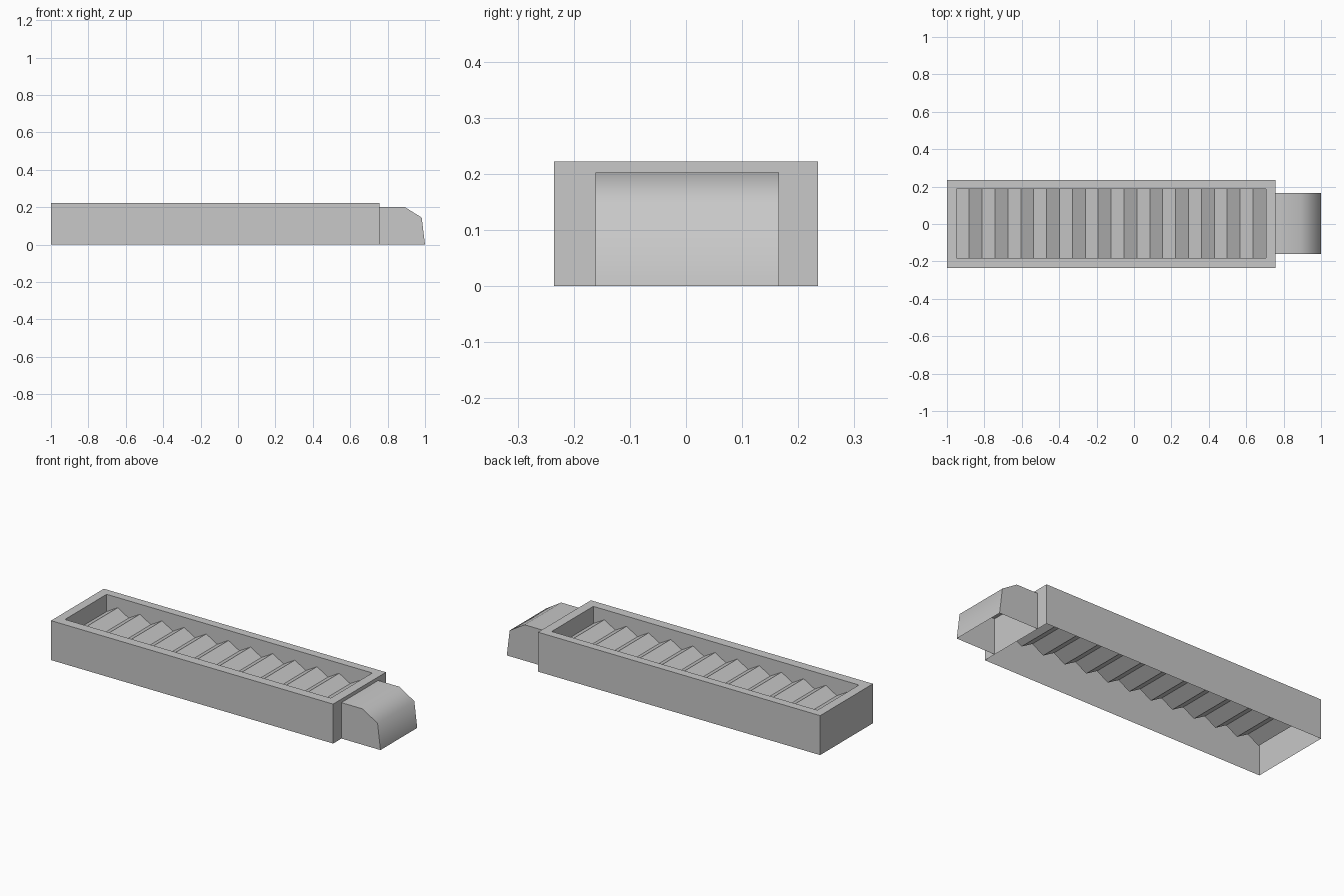
import bpy
import bmesh
import math

cube = bpy.data.objects.get("Cube")
if cube:
    bpy.data.objects.remove(cube, do_unlink=True)

grey = bpy.data.materials.new("plain grey")
grey.use_nodes = True
colour = (0.58, 0.58, 0.58, 1)
grey.diffuse_color = colour
grey.node_tree.nodes["Principled BSDF"].inputs["Base Color"].default_value = colour


def finish(name, bm):
    """Weld the sheet, turn it into an object and give it the material."""
    bmesh.ops.remove_doubles(bm, verts=bm.verts, dist=0.0001)
    mesh = bpy.data.meshes.new(name)
    bm.to_mesh(mesh)
    bm.free()
    mesh.materials.append(grey)
    obj = bpy.data.objects.new(name, mesh)
    bpy.context.collection.objects.link(obj)
    return obj


def face(bm, points):
    return bm.faces.new([bm.verts.new(p) for p in points])


def rectangle(x0, x1, y0, y1):
    return [(x0, y0), (x1, y0), (x1, y1), (x0, y1)]


TOP = 0.222
VALLEY, PEAK = 0.125, 0.165
IN_X0, IN_X1, IN_Y0, IN_Y1 = -0.95, 0.705, -0.182, 0.188
outer = rectangle(-1, 0.757, -0.235, 0.235)
inner = rectangle(IN_X0, IN_X1, IN_Y0, IN_Y1)

# Casing: outer walls open underneath, with a flat rim around the top
bm = bmesh.new()
for i in range(4):
    j = (i + 1) % 4
    a, b, c, d = outer[i], outer[j], inner[j], inner[i]
    face(bm, [(*a, 0), (*b, 0), (*b, TOP), (*a, TOP)])
    face(bm, [(*a, TOP), (*b, TOP), (*c, TOP), (*d, TOP)])
finish("casing", bm)

# Zigzag line of the ridged floor
STEPS = 24
ridge = [(IN_X0 + (IN_X1 - IN_X0) * i / STEPS, PEAK if i % 2 else VALLEY)
         for i in range(STEPS + 1)]

# Recess walls, whose lower edges follow the zigzag
bm = bmesh.new()
for (xa, za), (xb, zb) in zip(ridge, ridge[1:]):
    face(bm, [(xb, IN_Y0, zb), (xa, IN_Y0, za), (xa, IN_Y0, TOP), (xb, IN_Y0, TOP)])
    face(bm, [(xa, IN_Y1, za), (xb, IN_Y1, zb), (xb, IN_Y1, TOP), (xa, IN_Y1, TOP)])
face(bm, [(IN_X0, IN_Y0, VALLEY), (IN_X0, IN_Y1, VALLEY), (IN_X0, IN_Y1, TOP), (IN_X0, IN_Y0, TOP)])
face(bm, [(IN_X1, IN_Y1, VALLEY), (IN_X1, IN_Y0, VALLEY), (IN_X1, IN_Y0, TOP), (IN_X1, IN_Y1, TOP)])
finish("recess_walls", bm)

# Ridged floor
bm = bmesh.new()
for (xa, za), (xb, zb) in zip(ridge, ridge[1:]):
    face(bm, [(xa, IN_Y0, za), (xb, IN_Y0, zb), (xb, IN_Y1, zb), (xa, IN_Y1, za)])
finish("ridged_floor", bm)

# End spout: a smooth bent cover with flat sides, open underneath
profile = [(0.757, 0.202), (0.89, 0.202), (0.982, 0.145), (1.0, 0)]
Y0, Y1 = -0.161, 0.166
bm = bmesh.new()
for (xa, za), (xb, zb) in zip(profile, profile[1:]):
    face(bm, [(xa, Y0, za), (xb, Y0, zb), (xb, Y1, zb), (xa, Y1, za)])
side = [(profile[0][0], 0)] + profile[::-1]
face(bm, [(x, Y0, z) for x, z in side])
face(bm, [(x, Y1, z) for x, z in reversed(side)])
spout = finish("end_spout", bm)
bpy.ops.object.select_all(action="DESELECT")
spout.select_set(True)
bpy.context.view_layer.objects.active = spout
bpy.ops.object.shade_smooth_by_angle(angle=math.radians(60))
